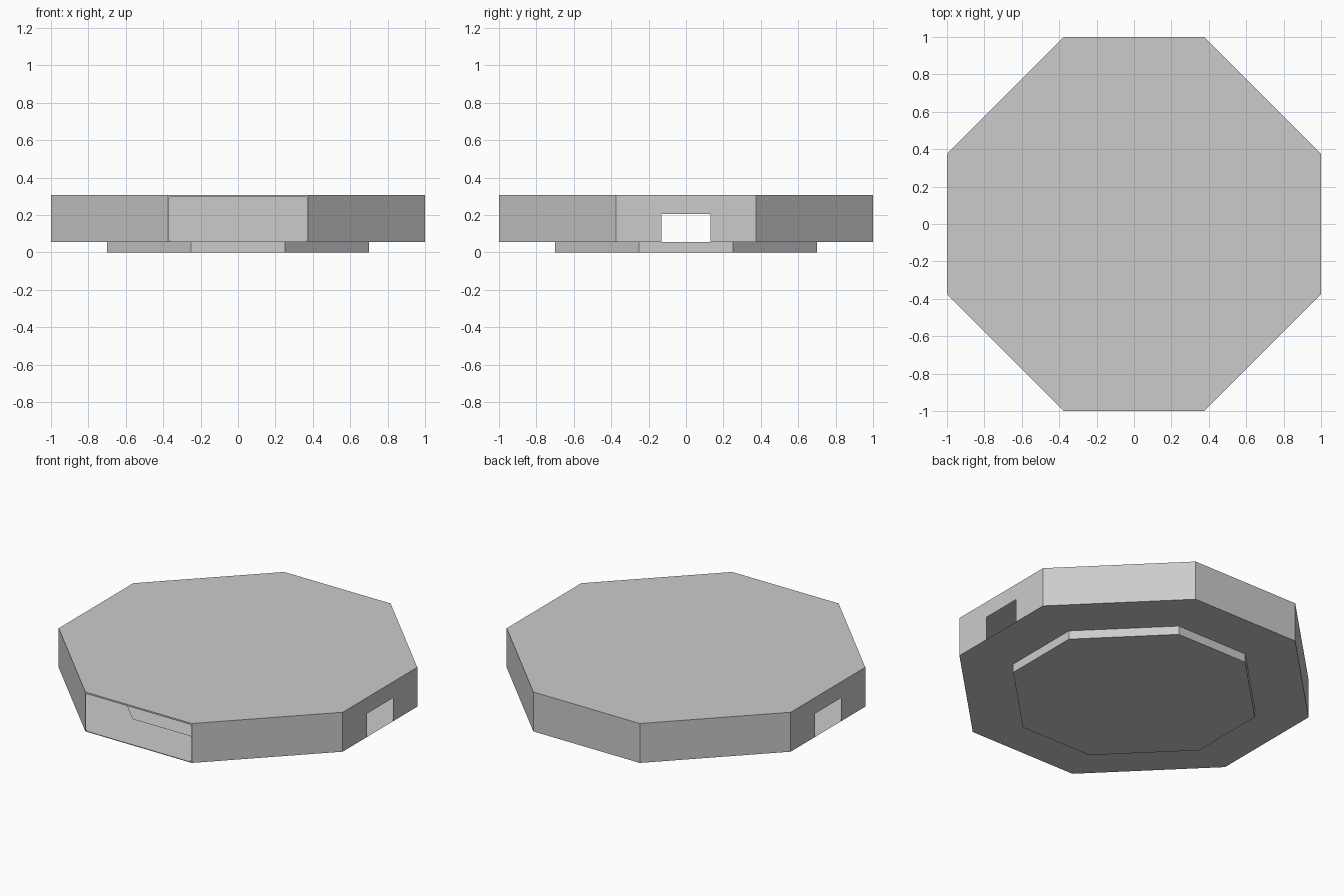
import bpy, bmesh

if "Cube" in bpy.data.objects:
    bpy.data.objects.remove(bpy.data.objects["Cube"])

Z0, Z1 = 0.055, 0.306      # underside and top of the slab
R, C = 1.0, 0.375          # slab half width, half length of a straight side
r, c = 0.70, 0.25          # same for the base


def octagon(a, b, z):
    """Counter-clockwise octagon, starting with the front side."""
    return [(-b, -a, z), (b, -a, z), (a, -b, z), (a, b, z),
            (b, a, z), (-b, a, z), (-a, b, z), (-a, -b, z)]


def make(name, polygons):
    bm = bmesh.new()
    for pts in polygons:
        bm.faces.new([bm.verts.new(p) for p in pts])
    bmesh.ops.remove_doubles(bm, verts=bm.verts, dist=1e-5)
    mesh = bpy.data.meshes.new(name)
    bm.to_mesh(mesh)
    bm.free()
    obj = bpy.data.objects.new(name, mesh)
    bpy.context.collection.objects.link(obj)
    return obj


def band(low, high, sides=range(8)):
    """Quads joining two octagons."""
    return [(low[i], low[(i + 1) % 8], high[(i + 1) % 8], high[i]) for i in sides]


low, high = octagon(R, C, Z0), octagon(R, C, Z1)
base_top, base_low = octagon(r, c, Z0), octagon(r, c, 0)

# Top sheet
make("lid", [high])

# Closed walls: diagonals and back
make("walls", band(low, high, (1, 3, 4, 5, 7)))

# Left and right walls, each with a notch rising from the floor
for name, s in (("right_wall", 1), ("left_wall", -1)):
    n, h = 0.131, 0.204
    outline = [(-C, Z0), (-n, Z0), (-n, h), (n, h), (n, Z0), (C, Z0), (C, Z1), (-C, Z1)]
    make(name, [[(s * R, s * y, z) for y, z in outline]])

# Front wall: thin frame around a large opening with clipped corners
x, b, t, k = 0.371, 0.059, 0.296, 0.01
inner = [(-x + k, b), (x - k, b), (x, b + k), (x, t - k),
         (x - k, t), (-x + k, t), (-x, t - k), (-x, b + k)]
outer = [(-C, Z0), (C, Z0), (C, Z0), (C, Z1), (C, Z1), (-C, Z1), (-C, Z1), (-C, Z0)]
frame = []
for i in range(8):
    j = (i + 1) % 8
    loop = [outer[i], inner[j], inner[i]] if i % 2 else [outer[i], outer[j], inner[j], inner[i]]
    frame.append([(px, -R, pz) for px, pz in loop])
make("front_frame", frame)

# Floor ring around the recess, then the recessed base
make("floor_ring", band(base_top, low))
make("base", band(base_low, base_top) + [base_low[::-1]])
